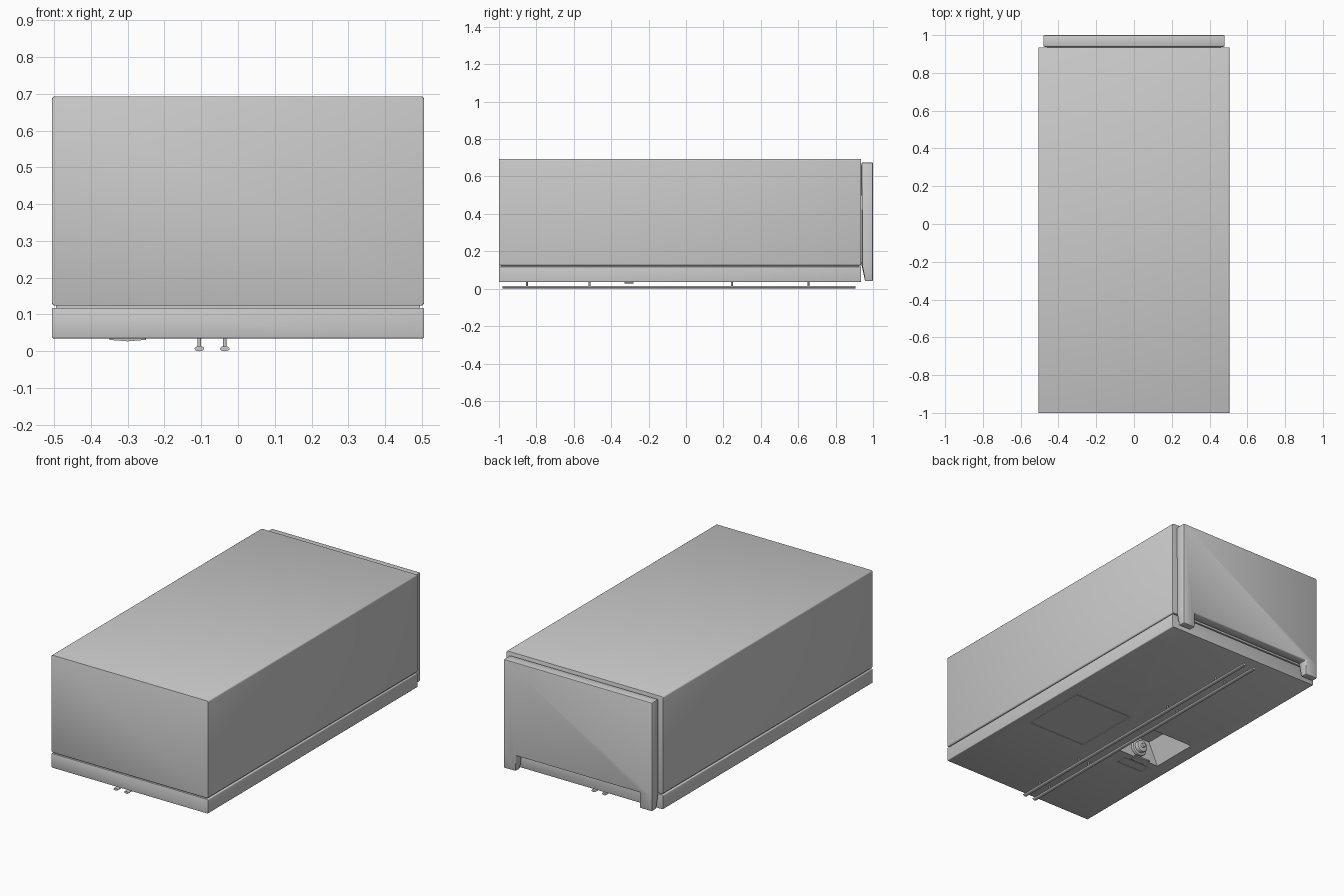
import bpy, bmesh, math
from mathutils import Matrix, Vector

if "Cube" in bpy.data.objects:
    bpy.data.objects.remove(bpy.data.objects["Cube"])


def finish(name, bm, bevel=0.0, segments=2):
    bmesh.ops.recalc_face_normals(bm, faces=bm.faces)
    me = bpy.data.meshes.new(name)
    bm.to_mesh(me)
    bm.free()
    ob = bpy.data.objects.new(name, me)
    bpy.context.collection.objects.link(ob)
    activate(ob)
    if bevel:
        m = ob.modifiers.new("bevel", 'BEVEL')
        m.width, m.segments, m.limit_method = bevel, segments, 'ANGLE'
        bpy.ops.object.modifier_apply(modifier="bevel")
    bpy.ops.object.shade_smooth_by_angle(angle=math.radians(35))
    return ob


def activate(ob):
    bpy.ops.object.select_all(action='DESELECT')
    ob.select_set(True)
    bpy.context.view_layer.objects.active = ob


def box(name, lo, hi, bevel=0.0):
    bm = bmesh.new()
    bmesh.ops.create_cube(bm, size=1)
    for v in bm.verts:
        v.co = Vector([lo[i] + (v.co[i] + 0.5) * (hi[i] - lo[i]) for i in range(3)])
    return finish(name, bm, bevel)


def extrude_y(name, pts, y0, y1, bevel=0.0, edit=None):
    """Extrude an (x, z) outline from y0 to y1."""
    bm = bmesh.new()
    f = bm.faces.new([bm.verts.new((x, y0, z)) for x, z in pts])
    r = bmesh.ops.extrude_face_region(bm, geom=[f])
    for v in r['geom']:
        if isinstance(v, bmesh.types.BMVert):
            v.co.y = y1
    if edit:
        for v in bm.verts:
            edit(v)
    return finish(name, bm, bevel)


def rounded(x, z0, z1, r, n=4):
    """Rounded rectangle outline, symmetric in x."""
    pts = []
    for k, (cx, cz) in enumerate([(x - r, z1 - r), (r - x, z1 - r), (r - x, z0 + r), (x - r, z0 + r)]):
        for i in range(n + 1):
            a = math.pi / 2 * (k + i / n)
            pts.append((cx + r * math.cos(a), cz + r * math.sin(a)))
    return pts


def cylinder(name, r, depth, loc, axis='Z', sides=24, bevel=0.0):
    bm = bmesh.new()
    rot = Matrix.Rotation(math.pi / 2, 4, 'X') if axis == 'Y' else Matrix()
    bmesh.ops.create_cone(bm, cap_ends=True, segments=sides, radius1=r, radius2=r,
                          depth=depth, matrix=Matrix.Translation(loc) @ rot)
    return finish(name, bm, bevel)


def cut(targets, cutter):
    for ob in targets:
        activate(ob)
        m = ob.modifiers.new("cut", 'BOOLEAN')
        m.object, m.operation, m.solver = cutter, 'DIFFERENCE', 'EXACT'
        bpy.ops.object.modifier_apply(modifier="cut")
        bpy.ops.object.shade_smooth_by_angle(angle=math.radians(35))
    bpy.data.objects.remove(cutter, do_unlink=True)


# Main housing, base plate and the inner core showing in the seam
body = extrude_y("upper_housing", rounded(0.506, 0.124, 0.693, 0.009), -1.0, 0.935, 0.002)
base = extrude_y("base_plate", rounded(0.506, 0.035, 0.118, 0.005), -1.0, 0.935, 0.002)
core = box("seam_core", (-0.495, -0.99, 0.10), (0.495, 0.925, 0.15))

# End cap with two tapered legs
w, leg, ztop, zcut, zbot = 0.48, 0.08, 0.675, 0.13, 0.04
outline = [(-w, ztop), (-w, zcut), (-w, zbot), (leg - w, zbot), (leg - w, zcut),
           (w - leg, zcut), (w - leg, zbot), (w, zbot), (w, zcut), (w, ztop)]


def taper(v):
    if v.co.z < zbot + 0.01 and v.co.y < 0.97:
        v.co.y += 0.02


extrude_y("end_cap", outline, 0.938, 1.0, 0.007, taper)
box("end_cap_joint", (-0.46, 0.92, 0.14), (0.46, 0.95, 0.66))

# Connector recess in the underside: vertical front wall, sloping other sides
bm = bmesh.new()
rings = []
for x0, x1, y0, y1, z in [(-0.42, -0.15, -0.30, -0.01, 0.035), (-0.36, -0.19, -0.30, -0.15, 0.165)]:
    rings.append([bm.verts.new((x, y, z)) for x, y in [(x0, y0), (x1, y0), (x1, y1), (x0, y1)]])
for v in list(rings[0]):   # extend the opening a little below the plate
    top = rings[1][rings[0].index(v)].co
    v.co += (v.co - top) * 0.1
bm.faces.new(rings[0])
bm.faces.new(rings[1])
for i in range(4):
    j = (i + 1) % 4
    bm.faces.new([rings[0][i], rings[0][j], rings[1][j], rings[1][i]])
cut([body, base, core], finish("recess_cutter", bm))

# Socket on the recess wall
cylinder("socket_flange", 0.048, 0.02, (-0.28, -0.293, 0.095), 'Y', 32, 0.003)
cylinder("socket_ring", 0.034, 0.04, (-0.28, -0.28, 0.095), 'Y', 32, 0.003)
cylinder("socket_pin", 0.012, 0.06, (-0.28, -0.275, 0.095), 'Y', 16, 0.002)
extrude_y("socket_lip", [(-0.35, 0.036), (-0.35, 0.031), (-0.30, 0.027), (-0.25, 0.031), (-0.25, 0.036)],
          -0.33, -0.28)

# Flush panels on the underside, outlined by narrow grooves
for name, x0, x1, y0, y1 in [("access_panel", 0.045, 0.43, -0.385, 0.02),
                             ("small_panel", -0.39, -0.22, -0.405, -0.34)]:
    cut([base], box("groove_cutter", (x0, y0, 0.02), (x1, y1, 0.042)))
    g = 0.004
    box(name, (x0 + g, y0 + g, 0.035), (x1 - g, y1 - g, 0.045))

# Pair of rails on short posts
for side, x in [("left", -0.105), ("right", -0.036)]:
    oval = [(x + 0.013 * math.cos(a), 0.007 + 0.007 * math.sin(a))
            for a in [math.tau * i / 20 for i in range(20)]]
    extrude_y(side + "_rail", oval, -0.98, 0.905)
    for i, y in enumerate([-0.85, -0.515, 0.245, 0.655]):
        cylinder(f"{side}_rail_post_{i + 1}", 0.005, 0.035, (x, y, 0.0245), sides=16)
